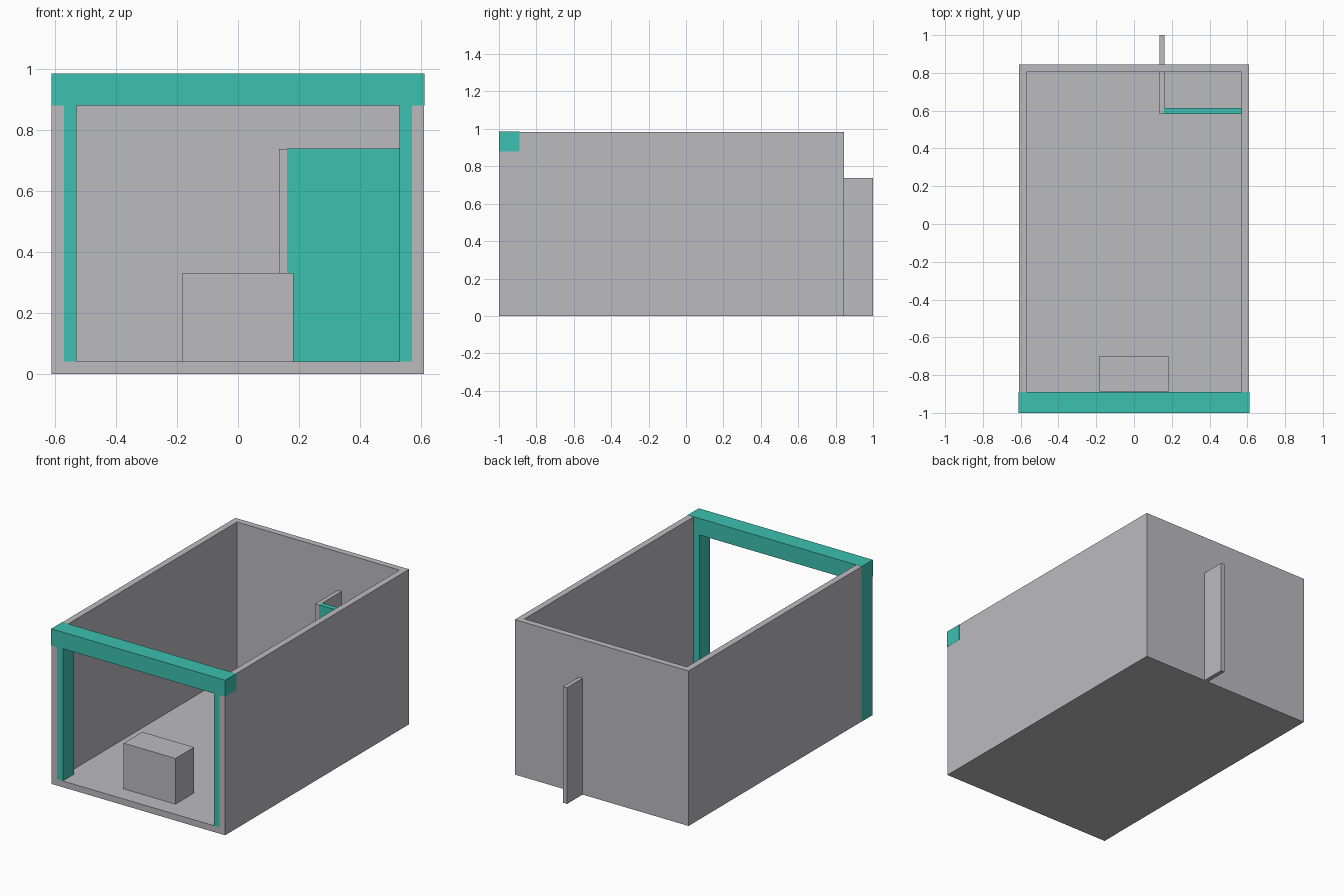
import bpy

if "Cube" in bpy.data.objects:
    bpy.data.objects.remove(bpy.data.objects["Cube"])


def material(name, rgb):
    m = bpy.data.materials.new(name)
    m.diffuse_color = (*rgb, 1)
    m.use_nodes = True
    m.node_tree.nodes["Principled BSDF"].inputs["Base Color"].default_value = m.diffuse_color
    return m


GREY = material("grey", (0.50, 0.50, 0.52))
TEAL = material("teal", (0.045, 0.53, 0.44))


def box(name, x, y, z, mat):
    """Box from its (min, max) ranges along each axis."""
    bpy.ops.mesh.primitive_cube_add(size=1)
    ob = bpy.context.object
    ob.name = name
    for v in ob.data.vertices:
        v.co = [lo if c < 0 else hi for c, (lo, hi) in zip(v.co, (x, y, z))]
    ob.data.materials.append(mat)
    return ob


W, FRONT, BACK, TOP = 0.61, -1.0, 0.845, 0.984
T = 0.04      # wall and floor thickness
E = 0.001     # tiny offset that keeps touching faces apart

# Room shell: floor and three walls, open at the front and the top
shell = box("room_shell", (-W, W), (FRONT, BACK), (0, TOP), GREY)
cutter = box("room_cutter", (-W + T, W - T), (FRONT - 0.2, BACK - T), (T, TOP + 0.2), GREY)
mod = shell.modifiers.new("hollow", "BOOLEAN")
mod.operation = "DIFFERENCE"
mod.solver = "EXACT"
mod.object = cutter
bpy.context.view_layer.objects.active = shell
bpy.ops.object.modifier_apply(modifier="hollow")
bpy.data.objects.remove(cutter)

# Front portal: beam across the opening and a post at each side
box("portal_beam", (-W - E, W + E), (FRONT - E, -0.89), (0.88, TOP + E), TEAL)
box("left_post", (-W + T - E, -0.53), (FRONT, -0.89), (T, 0.88), TEAL)
box("right_post", (0.53, W - T + E), (FRONT, -0.89), (T, 0.88), TEAL)
box("left_post_outer_face", (-W - E, -W + E), (FRONT + E, -0.89), (0, 0.88), TEAL)

# Block standing on the floor near the opening
box("floor_block", (-0.182, 0.182), (-0.887, -0.70), (T - E, 0.33), GREY)

# Corner partition: fin passing through the back wall, and a cross panel
box("partition_fin", (0.135, 0.162), (0.583, 1.0), (0, 0.738), GREY)
box("partition_panel", (0.16, W - T + E), (0.583 - E, 0.614), (T - E, 0.738 + E), TEAL)
